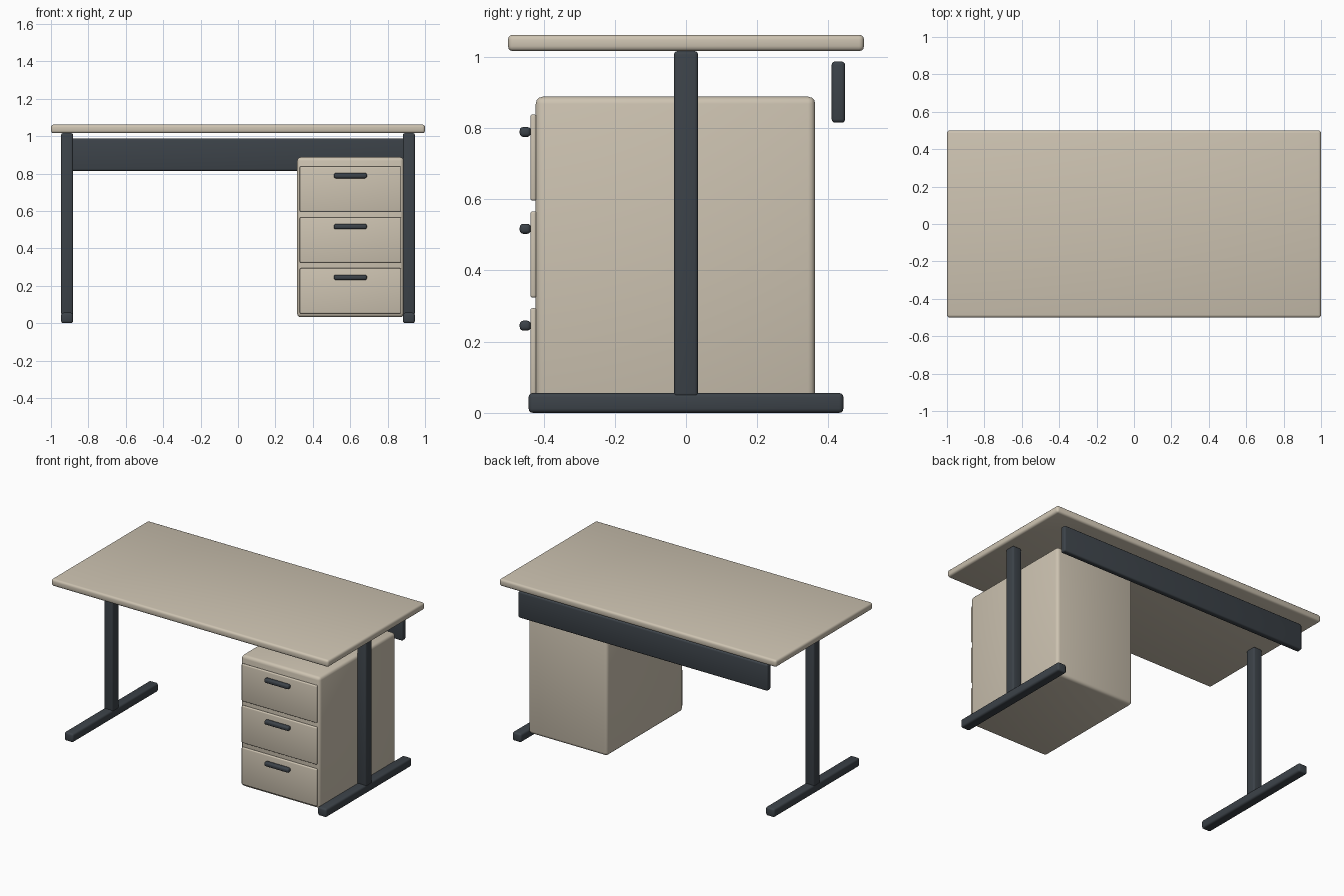
import bpy
import math

cube = bpy.data.objects.get("Cube")
if cube:
    bpy.data.objects.remove(cube, do_unlink=True)


def make_material(name, rgb):
    mat = bpy.data.materials.new(name)
    mat.use_nodes = True
    colour = (*rgb, 1.0)
    mat.diffuse_color = colour
    mat.node_tree.nodes["Principled BSDF"].inputs["Base Color"].default_value = colour
    return mat


beige = make_material("warm_beige", (0.61, 0.545, 0.44))
charcoal = make_material("charcoal_metal", (0.045, 0.055, 0.066))


def box(name, x, y, z, mat, bevel):
    """Rounded box spanning the given (min, max) ranges."""
    spans = (x, y, z)
    bpy.ops.mesh.primitive_cube_add(size=1, location=[(a + b) / 2 for a, b in spans])
    obj = bpy.context.object
    obj.name = name
    obj.scale = [b - a for a, b in spans]
    bpy.ops.object.transform_apply(location=False, rotation=False, scale=True)
    obj.data.materials.append(mat)
    mod = obj.modifiers.new("rounded_edges", "BEVEL")
    mod.width = bevel
    mod.segments = 3
    bpy.ops.object.modifier_apply(modifier=mod.name)
    bpy.ops.object.shade_smooth_by_angle(angle=math.radians(35))
    return obj


# Tabletop
box("tabletop", (-1, 1), (-0.5, 0.5), (1.016, 1.062), beige, 0.014)

# T-shaped legs
for side, centre in (("left", 0.914), ("right", -0.914)):
    x = (centre - 0.032, centre + 0.032)
    box(side + "_post", x, (-0.034, 0.034), (0.045, 1.016), charcoal, 0.01)
    box(side + "_foot", x, (-0.442, 0.442), (0.0, 0.056), charcoal, 0.012)

# Rear modesty panel
box("modesty_panel", (-0.9, 0.9), (0.409, 0.447), (0.815, 0.987), charcoal, 0.01)

# Drawer cabinet
box("cabinet", (0.316, 0.886), (-0.422, 0.363), (0.032, 0.888), beige, 0.02)

# Drawer fronts and handles
for i, level in enumerate(("top", "middle", "bottom")):
    z = 0.717 - 0.272 * i
    box(level + "_drawer_front", (0.33, 0.872), (-0.437, -0.42),
        (z - 0.121, z + 0.121), beige, 0.006)
    box(level + "_drawer_handle", (0.513, 0.689), (-0.467, -0.436),
        (z + 0.058, z + 0.086), charcoal, 0.01)
